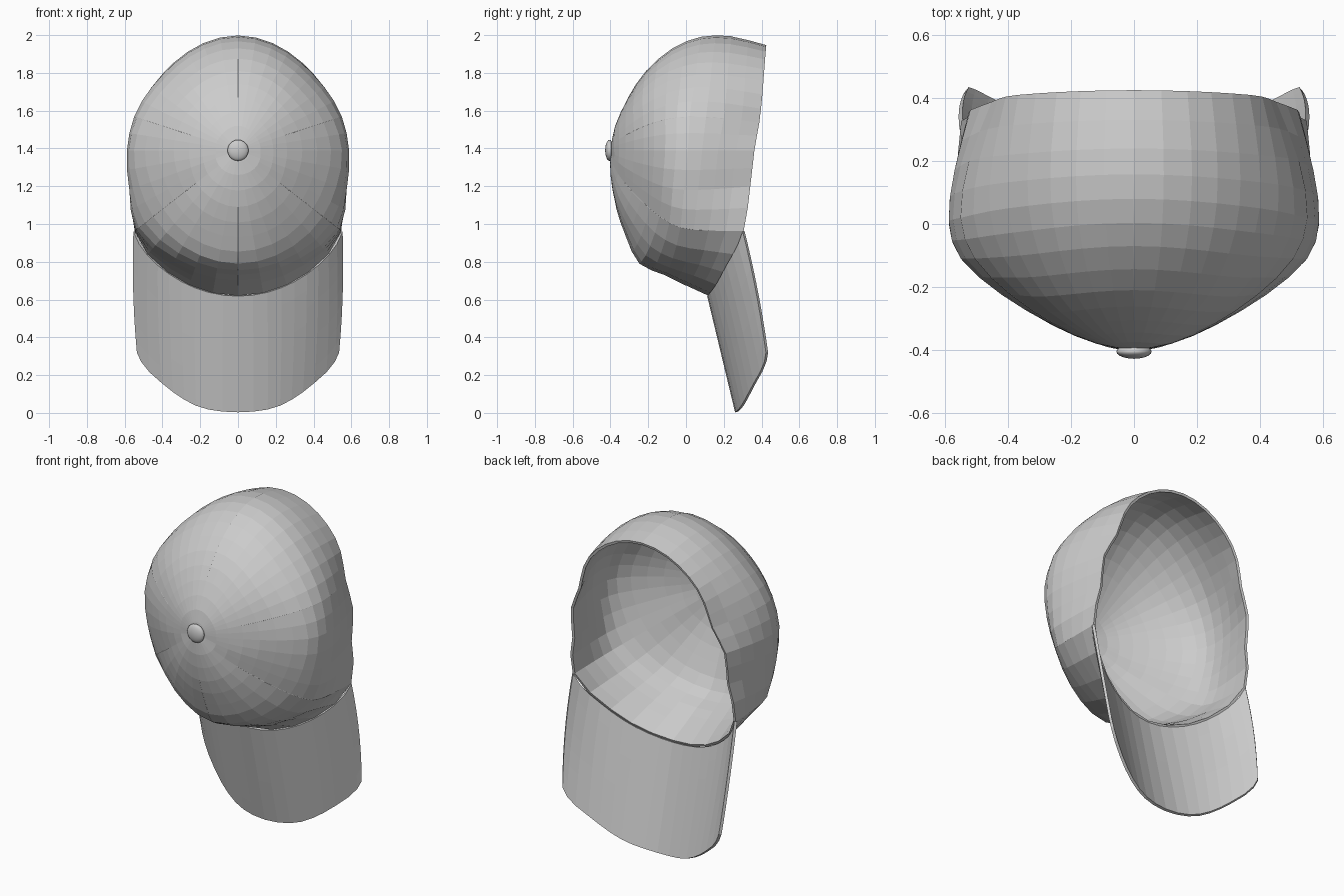
import bpy, bmesh, math

if "Cube" in bpy.data.objects:
    bpy.data.objects.remove(bpy.data.objects["Cube"])

AXIS_Z = 1.39          # height of the crown's centre axis (it points to -y)
APEX = (0.0, -0.40)

# Crown meridians: angle around the axis -> (radius, y) from apex to rim
MERIDIANS = {
    -90: [APEX, (.13, -.40), (.30, -.37), (.46, -.315), (.60, -.245), (.66, -.11), (.715, 0), (.77, .12)],
    -60: [APEX, (.13, -.395), (.29, -.355), (.45, -.28), (.585, -.19), (.66, -.07), (.70, .07), (.745, .20)],
    -38: [APEX, (.13, -.385), (.28, -.325), (.43, -.24), (.57, -.14), (.665, -.03), (.69, .12), (.695, .305)],
    -20: [APEX, (.125, -.38), (.265, -.325), (.42, -.23), (.555, -.125), (.612, -.01), (.60, .15), (.56, .34)],
    0: [APEX, (.12, -.38), (.26, -.32), (.42, -.225), (.55, -.11), (.588, .01), (.57, .17), (.52, .362)],
    18: [APEX, (.12, -.38), (.26, -.32), (.41, -.225), (.53, -.11), (.578, .02), (.55, .20), (.475, .388)],
    45: [APEX, (.12, -.38), (.26, -.32), (.40, -.23), (.51, -.10), (.565, .05), (.56, .22), (.52, .41)],
    90: [APEX, (.13, -.375), (.28, -.305), (.42, -.21), (.54, -.07), (.60, .08), (.603, .24), (.557, .425)],
}
KEYS = sorted(MERIDIANS)
BRIM_EDGE = [(0, .005), (.12, .013), (.22, .04), (.31, .09), (.40, .16), (.49, .245), (.53, .32)]


def hermite(xs, ys, x, flat_ends=False):
    """Smooth curve through (xs, ys), evaluated at x."""
    n = len(xs)
    i = max(0, min(n - 2, sum(1 for k in xs if k <= x) - 1))

    def slope(j):
        if flat_ends and j in (0, n - 1):
            return 0.0
        a, b = max(j - 1, 0), min(j + 1, n - 1)
        return (ys[b] - ys[a]) / (xs[b] - xs[a])
    h = xs[i + 1] - xs[i]
    t = (x - xs[i]) / h
    return ((2*t**3 - 3*t**2 + 1) * ys[i] + (t**3 - 2*t**2 + t) * h * slope(i)
            + (3*t**2 - 2*t**3) * ys[i + 1] + (t**3 - t**2) * h * slope(i + 1))


def crown_point(angle, t, lift=0.0):
    """Point on the crown; t runs 0 (apex) to 1 (rim), both sides mirror."""
    a = math.degrees(math.asin(math.sin(math.radians(angle))))
    r, y = (hermite(KEYS, [hermite(range(8), [p[c] for p in MERIDIANS[k]], t * 7) for k in KEYS],
                    a, True) for c in (0, 1))
    r += lift * min(1, r * 2)
    y -= lift * max(0, 1 - t * 1.4)
    return (r * math.cos(math.radians(angle)), y, AXIS_Z + r * math.sin(math.radians(angle)))


def mesh_object(name, bm):
    bmesh.ops.recalc_face_normals(bm, faces=bm.faces)
    me = bpy.data.meshes.new(name)
    bm.to_mesh(me)
    bm.free()
    ob = bpy.data.objects.new(name, me)
    bpy.context.collection.objects.link(ob)
    return ob


def solidify(ob, thickness, offset):
    m = ob.modifiers.new("thickness", 'SOLIDIFY')
    m.thickness, m.offset = thickness, offset


# Crown: loft of the meridians around the axis
half = []
for a, b in zip(KEYS, KEYS[1:]):
    steps = max(2, round((b - a) / 9))
    half += [a + (b - a) * i / steps for i in range(steps)]
angles = half + [90] + [180 - a for a in reversed(half[1:])]
RINGS = 14
bm = bmesh.new()
apex = bm.verts.new((0, APEX[1], AXIS_Z))
rings = [[bm.verts.new(crown_point(a, r / RINGS)) for a in angles] for r in range(1, RINGS + 1)]
n = len(angles)
for i in range(n):
    j = (i + 1) % n
    bm.faces.new((apex, rings[0][j], rings[0][i]))
    for lo, hi in zip(rings, rings[1:]):
        bm.faces.new((lo[i], lo[j], hi[j], hi[i]))
crown = mesh_object("crown", bm)
# make sure the shell faces outwards so the thickness grows inwards
if crown.data.polygons[0].normal.y > 0:
    crown.data.flip_normals()
solidify(crown, 0.015, -1)

# Brim: curved sheet from the lower rim to the rounded front edge
COLS, ROWS = 18, 7
bm = bmesh.new()
grid = []
for c in range(COLS + 1):
    u = -1 + 2 * c / COLS
    tx, ty, tz = crown_point(-90 + 52 * u, 1)
    s = abs(u) * (len(BRIM_EDGE) - 1)
    bx, bz = (hermite(range(len(BRIM_EDGE)), [p[k] for p in BRIM_EDGE], s) for k in (0, 1))
    bx = math.copysign(bx, u)
    col = []
    for r in range(ROWS + 1):
        v = r / ROWS
        x = tx * (1 - v) + bx * v + 0.04 * v * (1 - v) * u
        z = tz * (1 - v) + bz * v
        # saddle-like bend, eased into the crown rim
        bend = lambda px, pz: 0.12 + 0.24 * (0.62 - pz) + 0.255 * (px / 0.55) ** 2
        y = bend(x, z) + (ty - bend(tx, tz)) * (1 - v)
        col.append(bm.verts.new((x, y, z)))
    grid.append(col)
for a, b in zip(grid, grid[1:]):
    for r in range(ROWS):
        bm.faces.new((a[r], b[r], b[r + 1], a[r + 1]))
brim = mesh_object("brim", bm)
solidify(brim, 0.016, 0)

# Panel seams: thin cords sunk into the crown
cu = bpy.data.curves.new("panel_seams", 'CURVE')
cu.dimensions = '3D'
cu.bevel_depth, cu.bevel_resolution = 0.004, 0
for a in (-90, -38, 18, 90, 162, 218):
    sp = cu.splines.new('POLY')
    sp.points.add(RINGS - 6)
    for p, r in zip(sp.points, range(4, RINGS - 1)):
        p.co = (*crown_point(a, r / RINGS, -0.003), 1)
bpy.context.collection.objects.link(bpy.data.objects.new("panel_seams", cu))

# Top button: flattened ball on the apex
bpy.ops.mesh.primitive_uv_sphere_add(segments=20, ring_count=10, radius=1, location=(0, -0.405, AXIS_Z),
                                     rotation=(math.pi / 2, 0, 0))
button = bpy.context.object
button.name = "top_button"
button.scale = (0.056, 0.056, 0.023)
bpy.ops.object.shade_smooth_by_angle()
